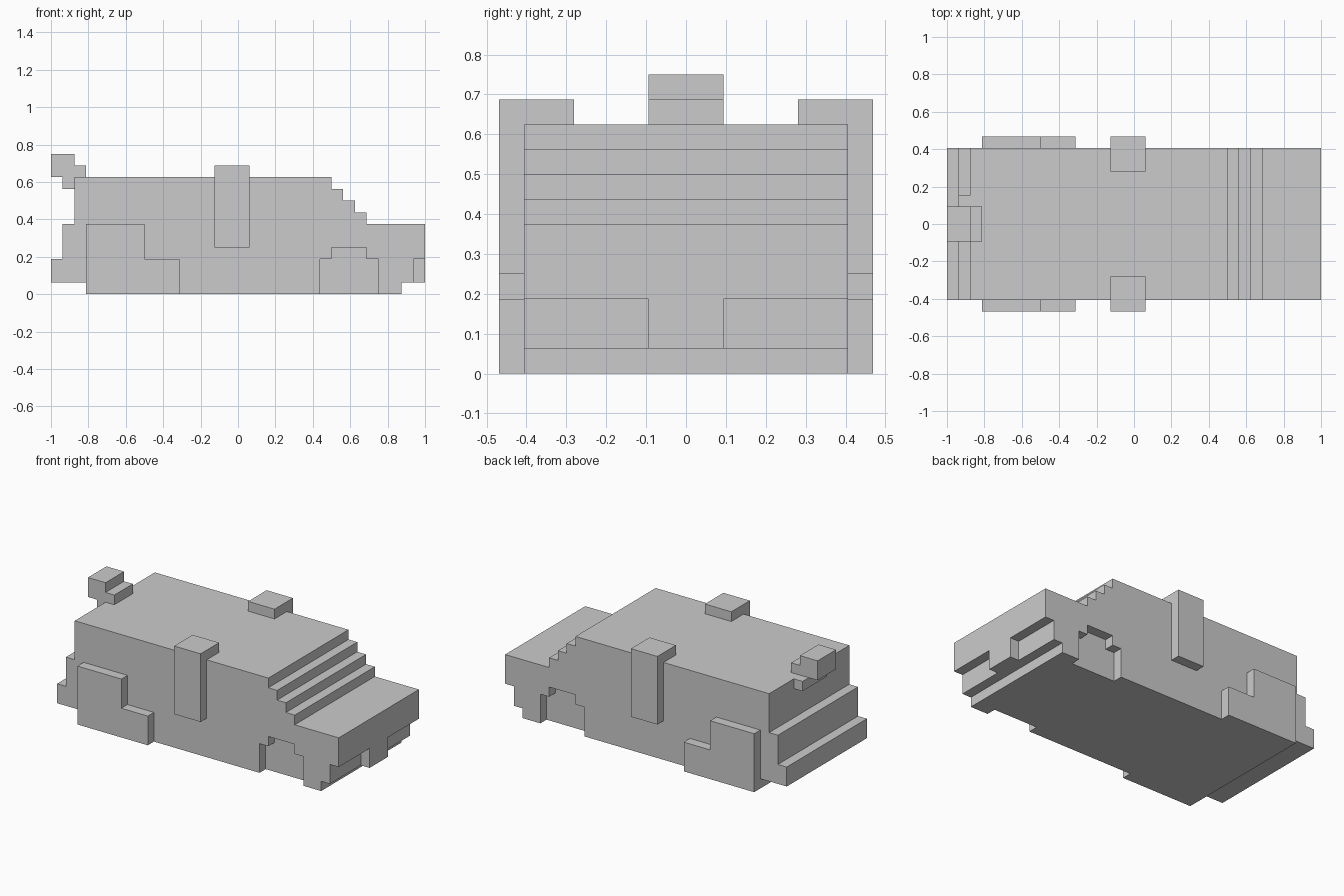
import bpy, bmesh

if "Cube" in bpy.data.objects:
    bpy.data.objects.remove(bpy.data.objects["Cube"])

U = 1 / 16  # one block of the grid the model is built on


def extrude_profile(name, profile, spans):
    """Extrude an (x, z) outline along y for each (y0, y1) span."""
    bm = bmesh.new()
    for y0, y1 in spans:
        face = bm.faces.new([bm.verts.new((x * U, y0 * U, z * U)) for x, z in profile])
        out = bmesh.ops.extrude_face_region(bm, geom=[face])
        moved = [g for g in out["geom"] if isinstance(g, bmesh.types.BMVert)]
        bmesh.ops.translate(bm, verts=moved, vec=(0, (y1 - y0) * U, 0))
    bmesh.ops.recalc_face_normals(bm, faces=bm.faces)
    mesh = bpy.data.meshes.new(name)
    bm.to_mesh(mesh)
    bm.free()
    obj = bpy.data.objects.new(name, mesh)
    bpy.context.collection.objects.link(obj)
    return obj


def rect(x0, x1, z0, z1):
    return [(x0, z0), (x1, z0), (x1, z1), (x0, z1)]


def both_sides(y0, y1):
    return [(y0, y1), (-y1, -y0)]


# Main body: stepped tail, flat roof, stair-stepped windscreen, bonnet
body = extrude_profile("body", [
    (-13, 0), (14, 0), (14, 1), (15, 1), (15, 3), (16, 3), (16, 6),
    (11, 6), (11, 7), (10, 7), (10, 8), (9, 8), (9, 9), (8, 9), (8, 10),
    (-14, 10), (-14, 6), (-15, 6), (-15, 3), (-16, 3), (-16, 1), (-13, 1),
], [(-6.5, 6.5)])

# Front wheel arches cut one block deep into each side
cutter = extrude_profile("wheel_arch_cutter", [
    (7, -2), (12, -2), (12, 3), (11, 3), (11, 4), (8, 4), (8, 3), (7, 3),
], both_sides(5.5, 8.5))
cutter.hide_render = True
cutter.hide_set(True)
mod = body.modifiers.new("wheel_arches", "BOOLEAN")
mod.operation = "DIFFERENCE"
mod.solver = "EXACT"
mod.object = cutter

# Centre block under the bonnet nose
extrude_profile("nose_block", rect(15, 16, 1, 3), [(-1.5, 1.5)])

# Rear fenders
extrude_profile("rear_fenders", [
    (-13, 0), (-5, 0), (-5, 3), (-8, 3), (-8, 6), (-13, 6),
], both_sides(6.5, 7.5))

# Side pillars that hook over the roof edge
for name, side in (("left_pillar", 1), ("right_pillar", -1)):
    bm = bmesh.new()
    outline = [(7.5, 4), (7.5, 11), (4.5, 11), (4.5, 10), (6.5, 10), (6.5, 4)]
    face = bm.faces.new([bm.verts.new((-2 * U, side * y * U, z * U)) for y, z in outline])
    out = bmesh.ops.extrude_face_region(bm, geom=[face])
    moved = [g for g in out["geom"] if isinstance(g, bmesh.types.BMVert)]
    bmesh.ops.translate(bm, verts=moved, vec=(3 * U, 0, 0))
    bmesh.ops.recalc_face_normals(bm, faces=bm.faces)
    mesh = bpy.data.meshes.new(name)
    bm.to_mesh(mesh)
    bm.free()
    bpy.context.collection.objects.link(bpy.data.objects.new(name, mesh))

# Rear roof block with its small front step
extrude_profile("rear_roof_block", [
    (-16, 10), (-13, 10), (-13, 11), (-14, 11), (-14, 12), (-16, 12),
], [(-1.5, 1.5)])

# Bracket below the roof block, against the tail
extrude_profile("rear_bracket", rect(-15, -14, 9, 10), [(-1.5, 2.5)])
